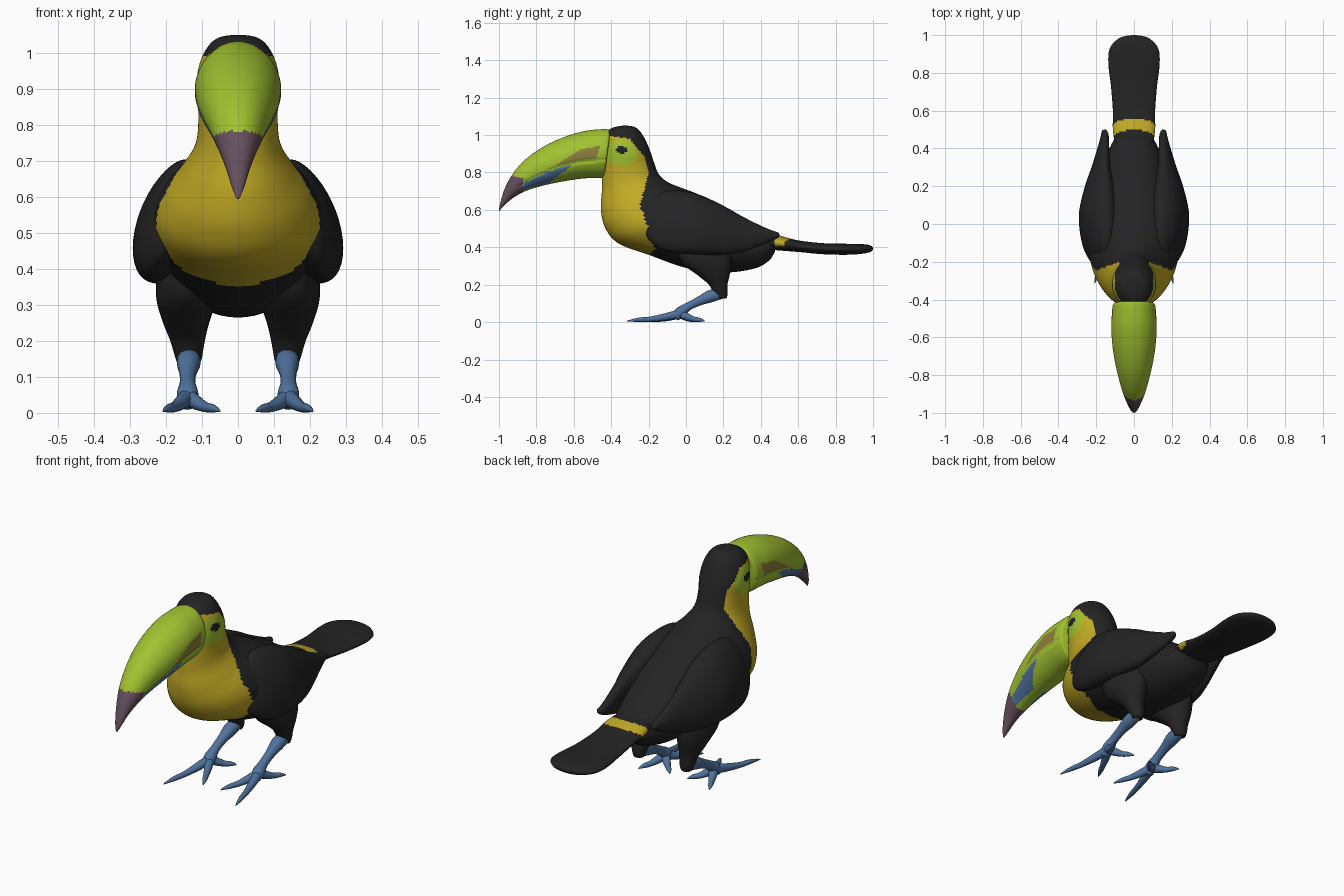
import bpy, bmesh, math
from mathutils import Vector as V

COLOURS = {
    "black": (0.017, 0.017, 0.017), "yellow": (0.53, 0.40, 0.018),
    "lime": (0.36, 0.54, 0.03), "mauve": (0.13, 0.08, 0.11),
    "blue": (0.08, 0.17, 0.34), "olive": (0.27, 0.21, 0.045),
}
MATS = {}
for name, c in COLOURS.items():
    MATS[name] = bpy.data.materials.new(name)
    MATS[name].diffuse_color = (*c, 1)


def lerp_table(table, t):
    """Piecewise linear lookup in (t, value) pairs."""
    if t <= table[0][0]:
        return table[0][1]
    for (t0, v0), (t1, v1) in zip(table, table[1:]):
        if t <= t1:
            return v0 + (v1 - v0) * (t - t0) / (t1 - t0)
    return table[-1][1]


def inside(poly, y, z):
    hit = False
    for (y0, z0), (y1, z1) in zip(poly, poly[1:] + poly[:1]):
        if (z0 > z) != (z1 > z) and y < (y1 - y0) * (z - z0) / (z1 - z0) + y0:
            hit = not hit
    return hit


def smooth_rings(rings, steps):
    """Catmull-Rom interpolation of (centre, axis, axis) rings."""
    out, n = [], len(rings)
    for i in range(n - 1):
        quad = [rings[max(0, min(n - 1, i + k))] for k in (-1, 0, 1, 2)]
        for s in range(steps):
            t = s / steps
            out.append([0.5 * (2 * b + (c - a) * t + (2 * a - 5 * b + 4 * c - d) * t * t
                               + (3 * b - a - 3 * c + d) * t ** 3)
                        for a, b, c, d in zip(*quad)])
    return out + [rings[-1]]


def loft(name, rings, paint, sides=32, steps=5, mirror=False, shape=None):
    """Skin elliptical rings; paint is a colour or a rule on face centres."""
    bm = bmesh.new()
    loops = []
    for c, a, b in smooth_rings(rings, steps):
        pts = [c + a * math.cos(2 * math.pi * k / sides) + b * math.sin(2 * math.pi * k / sides)
               for k in range(sides)]
        loops.append([bm.verts.new(shape(p) if shape else p) for p in pts])
    for l0, l1 in zip(loops, loops[1:]):
        for k in range(sides):
            j = (k + 1) % sides
            bm.faces.new((l0[k], l0[j], l1[j], l1[k]))
    bm.faces.new(loops[0])
    bm.faces.new(loops[-1])
    bmesh.ops.recalc_face_normals(bm, faces=bm.faces)
    slots = []
    for f in bm.faces:
        col = paint if isinstance(paint, str) else paint(*f.calc_center_median())
        if col not in slots:
            slots.append(col)
        f.material_index = slots.index(col)
        f.smooth = True
    me = bpy.data.meshes.new(name)
    bm.to_mesh(me)
    bm.free()
    for s in slots:
        me.materials.append(MATS[s])
    ob = bpy.data.objects.new(name, me)
    bpy.context.collection.objects.link(ob)
    if mirror:
        ob.modifiers.new("mirror", 'MIRROR').use_mirror_merge = False
    return ob


def profile(rows):
    """Rows (back y, back z, front y, front z, half width) to rings on the centre plane."""
    return [(V((0, (y0 + y1) / 2, (z0 + z1) / 2)), V((w, 0, 0)),
             V((0, (y0 - y1) / 2, (z0 - z1) / 2))) for y0, z0, y1, z1, w in rows]


def tube(points):
    """Rows (x, y, z, radius) to rings square to the path."""
    rings = []
    for i, (x, y, z, r) in enumerate(points):
        p, q = points[max(i - 1, 0)], points[min(i + 1, len(points) - 1)]
        d = V(q[:3]) - V(p[:3])
        a = d.cross(V((0, 0, 1))).normalized()
        rings.append((V((x, y, z)), a * r, d.cross(a).normalized() * r))
    return rings


# Head, neck and body: yellow bib, lime eye patch, black eye
BIB = [(0.34, -0.19), (0.40, -0.17), (0.50, -0.20), (0.62, -0.245), (0.80, -0.20),
       (0.88, -0.22), (0.98, -0.30), (1.005, -0.46)]


def paint_body(x, y, z):
    if ((y + 0.345) / 0.03) ** 2 + ((z - 0.92) / 0.02) ** 2 < 1:
        return "black"
    if y > lerp_table(BIB, z):
        return "black"
    if ((y + 0.345) / 0.085) ** 2 + ((z - 0.905) / 0.07) ** 2 < 1 and abs(x) > 0.05:
        return "lime"
    return "yellow"


loft("body", profile([
    (-0.31, 1.05, -0.34, 1.05, 0.012), (-0.275, 1.043, -0.39, 1.04, 0.055),
    (-0.245, 1.02, -0.43, 1.01, 0.085), (-0.215, 0.97, -0.445, 0.96, 0.108),
    (-0.19, 0.91, -0.448, 0.89, 0.116), (-0.17, 0.85, -0.45, 0.80, 0.110),
    (-0.145, 0.79, -0.45, 0.70, 0.118), (-0.10, 0.75, -0.455, 0.60, 0.155),
    (-0.03, 0.72, -0.43, 0.50, 0.205), (0.05, 0.69, -0.36, 0.42, 0.235),
    (0.14, 0.645, -0.20, 0.36, 0.235), (0.22, 0.61, 0.0, 0.29, 0.21),
    (0.30, 0.56, 0.20, 0.265, 0.175), (0.38, 0.505, 0.36, 0.285, 0.14),
    (0.45, 0.47, 0.44, 0.325, 0.105), (0.49, 0.445, 0.475, 0.375, 0.05)]),
    paint_body, sides=96, steps=8)

# Beak: mauve tip, olive and blue side patches, pinched gape line
GAPE = [(-0.93, 0.70), (-0.85, 0.755), (-0.70, 0.825), (-0.58, 0.855), (-0.44, 0.868)]
OLIVE = [(-0.69, 0.84), (-0.62, 0.89), (-0.55, 0.93), (-0.46, 0.94), (-0.48, 0.875), (-0.60, 0.86)]
BLUE = [(-0.89, 0.69), (-0.86, 0.75), (-0.75, 0.80), (-0.60, 0.848), (-0.70, 0.765), (-0.76, 0.725)]


def paint_beak(x, y, z):
    if y < -0.87 and z < 0.785 - 0.25 * (y + 0.94):
        return "mauve"
    if abs(x) > 0.03 and inside(OLIVE, y, z):
        return "olive"
    if abs(x) > 0.03 and inside(BLUE, y, z):
        return "blue"
    return "lime"


def pinch(p):
    d = abs(p.z - lerp_table(GAPE, p.y))
    return V((p.x * (0.95 if d < 0.006 and p.y > -0.9 else 1), p.y, p.z))


loft("beak", profile([
    (-0.405, 1.015, -0.435, 0.785, 0.10), (-0.415, 1.03, -0.445, 0.772, 0.112),
    (-0.47, 1.03, -0.48, 0.77, 0.117), (-0.55, 1.02, -0.55, 0.768, 0.12),
    (-0.65, 0.99, -0.64, 0.755, 0.114), (-0.75, 0.945, -0.72, 0.74, 0.10),
    (-0.84, 0.885, -0.80, 0.72, 0.08), (-0.91, 0.815, -0.87, 0.695, 0.06),
    (-0.96, 0.735, -0.93, 0.66, 0.038), (-0.99, 0.65, -0.98, 0.615, 0.018),
    (-1.0, 0.598, -0.998, 0.594, 0.004)]), paint_beak, sides=96, steps=9, shape=pinch)

# Tail with a curved yellow band at its root
loft("tail", profile([
    (0.42, 0.475, 0.42, 0.39, 0.10), (0.50, 0.462, 0.50, 0.383, 0.112),
    (0.60, 0.437, 0.60, 0.375, 0.112), (0.73, 0.422, 0.73, 0.363, 0.122),
    (0.85, 0.419, 0.85, 0.36, 0.136), (0.93, 0.418, 0.93, 0.364, 0.128),
    (0.98, 0.412, 0.98, 0.373, 0.085), (0.995, 0.404, 0.995, 0.382, 0.045),
    (1.0, 0.396, 1.0, 0.39, 0.01)]),
    lambda x, y, z: "yellow" if 0.5 < y + 2.5 * x * x < 0.56 and z > 0.405 else "black",
    sides=48, steps=10)

# Folded wings: rows of y, inner top (x, z), outer bottom (x, z), half thickness
wing = []
for y, x0, z0, x1, z1, t in [
        (-0.225, 0.18, 0.55, 0.19, 0.50, 0.01), (-0.19, 0.15, 0.645, 0.22, 0.43, 0.04),
        (-0.10, 0.135, 0.70, 0.245, 0.38, 0.07), (0.05, 0.13, 0.685, 0.25, 0.365, 0.088),
        (0.20, 0.14, 0.62, 0.225, 0.362, 0.068), (0.30, 0.15, 0.565, 0.20, 0.375, 0.045),
        (0.40, 0.15, 0.515, 0.175, 0.41, 0.03), (0.46, 0.15, 0.49, 0.16, 0.435, 0.022),
        (0.49, 0.154, 0.48, 0.158, 0.45, 0.015), (0.50, 0.155, 0.47, 0.156, 0.462, 0.005)]:
    up = V((x0 - x1, 0, z0 - z1))
    wing.append((V(((x0 + x1) / 2, y, (z0 + z1) / 2)), up / 2,
                 V((up.z, 0, -up.x)).normalized() * t))
loft("wing", wing, "black", sides=40, steps=6, mirror=True)

# Feathered thighs: rows of centre, x radius, y radius
loft("thigh", [(V((x, y, z)), V((rx, 0, 0)), V((0, ry, 0))) for x, y, z, rx, ry in [
    (0.125, 0.09, 0.42, 0.10, 0.15), (0.142, 0.11, 0.32, 0.085, 0.135),
    (0.144, 0.148, 0.25, 0.064, 0.085), (0.14, 0.172, 0.20, 0.048, 0.050),
    (0.137, 0.186, 0.15, 0.036, 0.036), (0.137, 0.192, 0.125, 0.026, 0.024)]],
    "black", mirror=True)

# Lower legs
loft("shank", tube([(0.137, 0.19, 0.155, 0.03), (0.137, 0.13, 0.138, 0.033),
                    (0.139, 0.07, 0.112, 0.024), (0.14, 0.01, 0.082, 0.022),
                    (0.14, -0.03, 0.052, 0.03), (0.14, -0.06, 0.025, 0.022)]),
     "blue", sides=20, mirror=True)

# Toes with pointed claws: two forward, two back
for label, x, y in [("front_outer", 0.208, -0.315), ("front_inner", 0.05, -0.215),
                    ("back_outer", 0.205, 0.10), ("back_inner", 0.05, 0.06)]:
    dx, dy = x - 0.14, y + 0.03
    loft("toe_" + label, tube([(0.14 + dx * t, -0.03 + dy * t, z, r) for t, z, r in [
        (0, 0.045, 0.024), (0.3, 0.027, 0.019), (0.55, 0.016, 0.014),
        (0.75, 0.013, 0.012), (0.9, 0.009, 0.007), (1, 0.005, 0.002)]]),
        "blue", sides=16, mirror=True)
